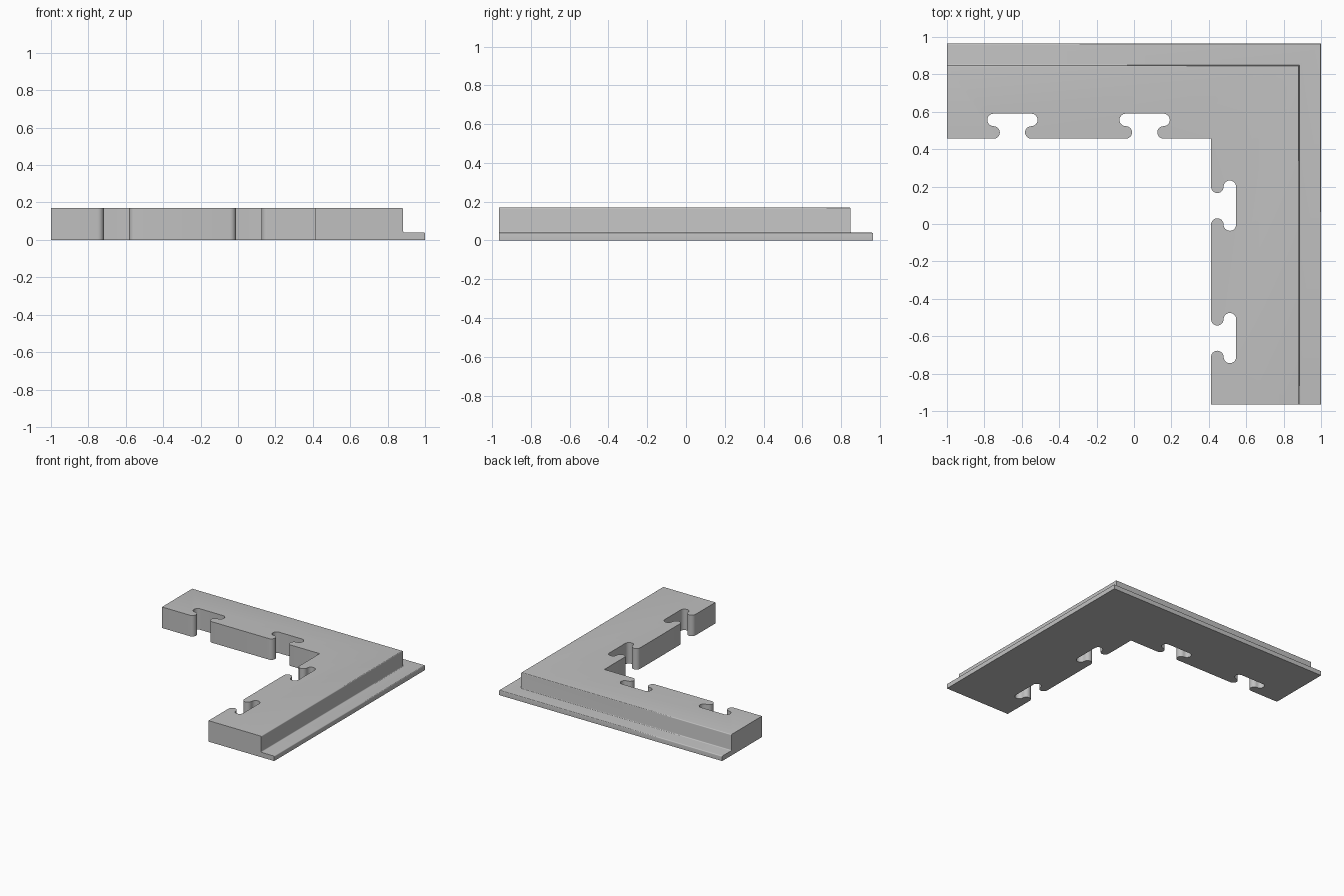
import bpy, bmesh
from math import sin, cos, pi, radians

cube = bpy.data.objects.get("Cube")
if cube:
    bpy.data.objects.remove(cube, do_unlink=True)

X, Y = 1.0, 0.965            # half extents of the plan
IN_X, IN_Y = 0.412, 0.456    # inner edges of the two arms
H, LIP = 0.17, 0.04          # body and lip heights
STEP, R = 0.117, 0.007       # lip width, small edge radius
LOBE = 0.0335                # socket lobe radius


def arc(cx, cy, r, a0, a1, n):
    """Points on an arc, angles in degrees."""
    steps = [radians(a0 + (a1 - a0) * i / n) for i in range(n + 1)]
    return [(cx + r * cos(a), cy + r * sin(a)) for a in steps]


def socket():
    """Interlocking socket: (along, depth) points, centred on along = 0."""
    half = arc(-0.101, LOBE, LOBE, -90, 90, 12)
    half += arc(-0.101, 3 * LOBE, LOBE, 270, 90, 12)[1:]
    return half + [(-a, d) for a, d in reversed(half)]


# Inner edge of the plan, from the left end to the front end
inner = [(-X, IN_Y)]
for c in (-0.65, 0.057):
    inner += [(c + a, IN_Y + d) for a, d in socket()]
inner.append((IN_X, IN_Y))
for c in (0.098, -0.61):
    inner += [(IN_X + d, c - a) for a, d in socket()]
inner.append((IN_X, -Y))

# Outer stepped profile as (inset, height), with rounded edges and a fillet
profile = [(0, 0)]
profile += arc(R, LIP - R, R, 180, 90, 4)
profile += arc(STEP - R, LIP + R, R, 270, 360, 4)
profile += arc(STEP + R, H - R, R, 180, 90, 4)

bm = bmesh.new()
low = [bm.verts.new((x, y, 0)) for x, y in inner]
high = [bm.verts.new((x, y, H)) for x, y in inner]
left_end = [bm.verts.new((-X, Y - d, z)) for d, z in profile]
corner = [bm.verts.new((X - d, Y - d, z)) for d, z in profile]
front_end = [bm.verts.new((X - d, -Y, z)) for d, z in profile]


def strip(a, b):
    """Bridge two rows of vertices with quads."""
    for i in range(len(a) - 1):
        bm.faces.new((a[i], a[i + 1], b[i + 1], b[i]))


# Inner walls and the outer step swept round the corner
strip(low, high)
strip(left_end, corner)
strip(corner, front_end)
# Top, underside and the two arm ends
flats = [
    bm.faces.new(high + [front_end[-1], corner[-1], left_end[-1]]),
    bm.faces.new(low + [front_end[0], corner[0], left_end[0]]),
    bm.faces.new(left_end + [high[0], low[0]]),
    bm.faces.new(front_end + [high[-1], low[-1]]),
]
bmesh.ops.recalc_face_normals(bm, faces=bm.faces[:])
for face in bm.faces:
    face.smooth = face not in flats

mesh = bpy.data.meshes.new("corner_edge_tile")
bm.to_mesh(mesh)
bm.free()
mesh.set_sharp_from_angle(angle=radians(30))
tile = bpy.data.objects.new("corner_edge_tile", mesh)
bpy.context.collection.objects.link(tile)

# Plain grey
grey = bpy.data.materials.new("plain_grey")
grey.use_nodes = True
colour = (0.53, 0.53, 0.53, 1)
grey.diffuse_color = colour
grey.node_tree.nodes["Principled BSDF"].inputs["Base Color"].default_value = colour
mesh.materials.append(grey)
